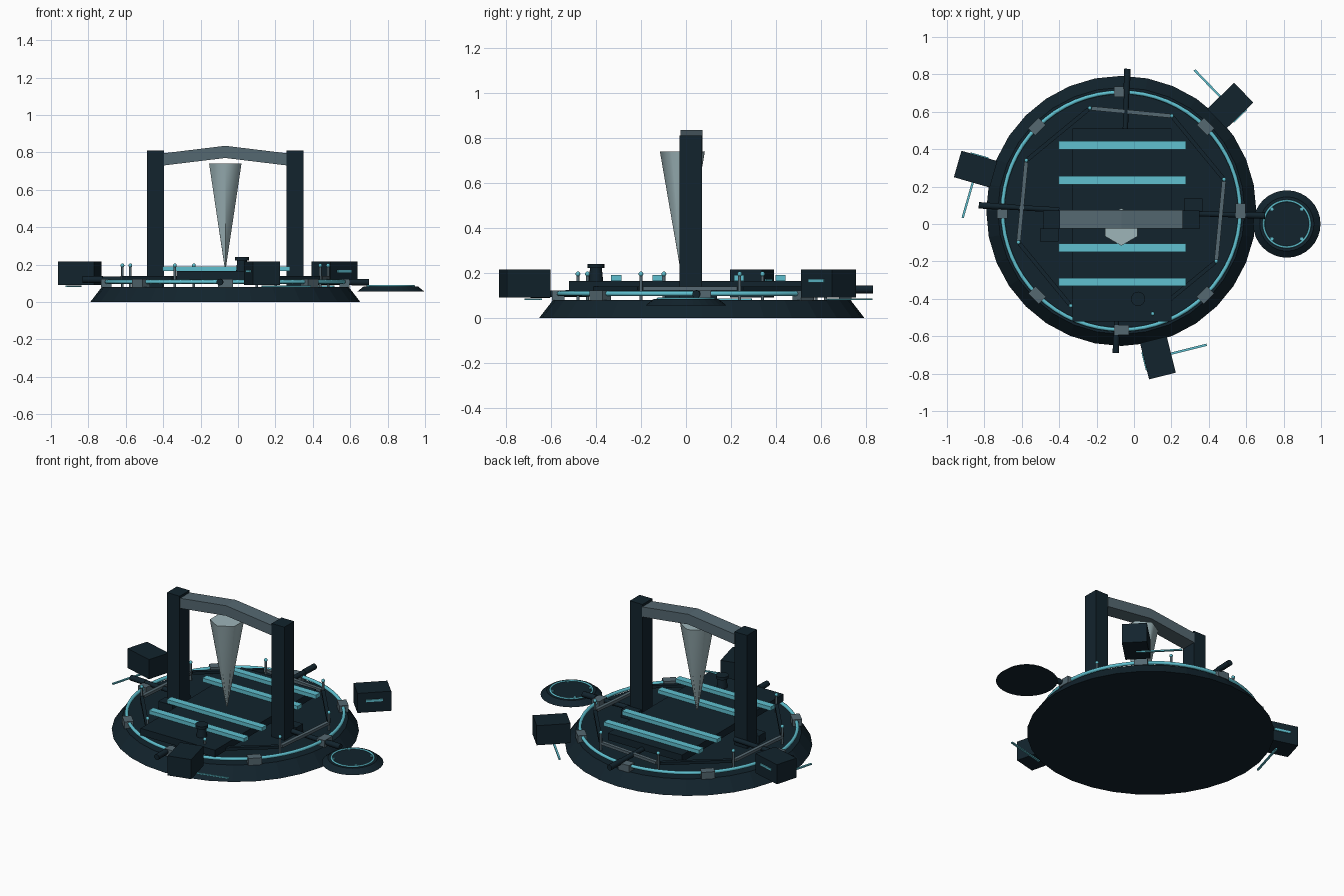
import bpy
from math import sin, cos, pi, radians
from mathutils import Vector

cube = bpy.data.objects.get("Cube")
if cube:
    bpy.data.objects.remove(cube, do_unlink=True)

CX, CY = -0.068, 0.07      # centre of the main pad
DECK = 0.08                # height of the pad's top


def material(name, rgb):
    m = bpy.data.materials.new(name)
    m.use_nodes = True
    m.diffuse_color = (*rgb, 1)
    m.node_tree.nodes["Principled BSDF"].inputs["Base Color"].default_value = (*rgb, 1)
    return m


DARK = material("dark navy", (0.006, 0.017, 0.026))
STEEL = material("slate grey", (0.09, 0.138, 0.165))
CYAN = material("cyan light", (0.115, 0.53, 0.63))
PALE = material("pale grey", (0.34, 0.46, 0.485))


def finish(name, mat, smooth=None):
    ob = bpy.context.object
    ob.name = name
    ob.data.materials.append(mat)
    if smooth:
        bpy.ops.object.shade_smooth_by_angle(angle=radians(smooth))
    return ob


def box(name, mat, centre, size, turn=0):
    bpy.ops.mesh.primitive_cube_add(size=1, location=centre, rotation=(0, 0, turn))
    ob = finish(name, mat)
    ob.scale = size
    return ob


def frustum(name, mat, x, y, z0, z1, r0, r1, sides=32, smooth=None, turn=0):
    bpy.ops.mesh.primitive_cone_add(vertices=sides, radius1=r0, radius2=r1, depth=z1 - z0,
                                    location=(x, y, (z0 + z1) / 2), rotation=(0, 0, turn))
    return finish(name, mat, smooth)


def ring(name, mat, x, y, z, r, tube):
    bpy.ops.mesh.primitive_torus_add(major_radius=r, minor_radius=tube, major_segments=64,
                                     minor_segments=8, location=(x, y, z))
    return finish(name, mat, 60)


def rod(name, mat, a, b, r):
    a, b = Vector(a), Vector(b)
    d = b - a
    bpy.ops.mesh.primitive_cylinder_add(vertices=10, radius=r, depth=d.length, location=(a + b) / 2)
    bpy.context.object.rotation_euler = d.to_track_quat('Z', 'Y').to_euler()
    return finish(name, mat, 40)


def polar(angle, r, z, side=0):
    """Point around the pad centre, shifted sideways along the tangent."""
    return (CX + r * cos(angle) - side * sin(angle), CY + r * sin(angle) + side * cos(angle), z)


# Main pad with its light ring and clamps
frustum("main_pad", DARK, CX, CY, 0, DECK, 0.722, 0.66)
ring("main_light_ring", CYAN, CX, CY, 0.108, 0.635, 0.011)
for i in range(8):
    a = i * pi / 4
    box("ring_clamp", STEEL, polar(a, 0.637, 0.1), (0.055, 0.08, 0.045), a)

# Octagon of posts joined by rails, alternating in colour
for i in range(8):
    a = radians(17 + 45 * i)
    x, y, _ = polar(a, 0.575, 0)
    frustum("rail_post", STEEL, x, y, DECK, 0.195, 0.007, 0.007, 8, 50)
    bpy.ops.mesh.primitive_uv_sphere_add(segments=10, ring_count=6, radius=0.011, location=(x, y, 0.195))
    finish("post_light", CYAN, 60)
    mid = a + pi / 8
    box("rail", DARK if i % 2 == 0 else STEEL, polar(mid, 0.531, 0.13), (0.022, 0.42, 0.018), mid)

# Raised platform with light strips
box("platform", DARK, (-0.065, -0.005, 0.1425), (0.53, 1.03, 0.045))
for y in (0.42, 0.235, -0.127, -0.31):
    box("light_strip", CYAN, (-0.063, y, 0.177), (0.68, 0.045, 0.025))

# Control knob at the front
frustum("knob_stem", DARK, 0.022, -0.4, 0.165, 0.225, 0.032, 0.026, 16, 40)
frustum("knob_cap", DARK, 0.022, -0.4, 0.222, 0.24, 0.038, 0.038, 16, 40)

# Pillars and their footings
for s in (-1, 1):
    box("pillar", DARK, (CX + s * 0.373, 0.022, 0.445), (0.09, 0.1, 0.73))
    box("pillar_footing", DARK, (CX + s * 0.385, 0.022 + s * 0.08, 0.105), (0.1, 0.07, 0.05))

# Bent crossbeam: a chevron profile pushed through in depth
outline = [(-0.33, 0.73), (0, 0.77), (0.33, 0.73), (0.33, 0.795), (0, 0.835), (-0.33, 0.795)]
verts = [(CX + x, y, z) for y in (-0.024, 0.074) for x, z in outline]
faces = [(0, 1, 4, 5), (1, 2, 3, 4), (11, 10, 7, 6), (10, 9, 8, 7)]
faces += [(i, i + 6, (i + 1) % 6 + 6, (i + 1) % 6) for i in range(6)]
mesh = bpy.data.meshes.new("crossbeam")
mesh.from_pydata(verts, [], faces)
mesh.materials.append(STEEL)
bpy.context.collection.objects.link(bpy.data.objects.new("crossbeam", mesh))

# Hanging six-sided spike
frustum("hanging_spike", PALE, CX, -0.016, 0.185, 0.74, 0.004, 0.1, 6, 65)

# Radial pipes
for name, a, b in (("right_pipe", (-0.83, 0.1, 0.12), (-0.4, 0.075, 0.12)),
                   ("back_pipe", (-0.035, 0.83, 0.127), (-0.05, 0.4, 0.127)),
                   ("left_pipe", (0.7, 0.045, 0.105), (0.33, 0.055, 0.11)),
                   ("front_pipe", (-0.097, -0.69, 0.106), (-0.09, -0.35, 0.11))):
    rod(name, DARK, a, b, 0.015)
    tip = Vector(a).lerp(Vector(b), 0.25)
    rod(name + "_sleeve", DARK, a, tip, 0.018)

# Three outer pods, each with a thin arm and a lit slit
for deg in (44, 164, -76):
    a = radians(deg)
    box("pod", DARK, polar(a, 0.81, 0.153), (0.2, 0.147, 0.126), a)
    box("pod_slit", CYAN, polar(a, 0.81, 0.165, -0.075), (0.1, 0.008, 0.014), a)
    box("pod_arm", CYAN, polar(a, 0.805, 0.083, 0.135), (0.012, 0.27, 0.008), a)

# Small side pad
SX = 0.817
frustum("side_pad", DARK, SX, 0, 0.055, 0.083, 0.18, 0.145)
ring("side_light_ring", CYAN, SX, 0, 0.085, 0.124, 0.006)
for i in range(4):
    a = pi / 4 + i * pi / 2
    frustum("side_pad_light", CYAN, SX + 0.113 * cos(a), 0.113 * sin(a), 0.08, 0.091, 0.009, 0.009, 8)
